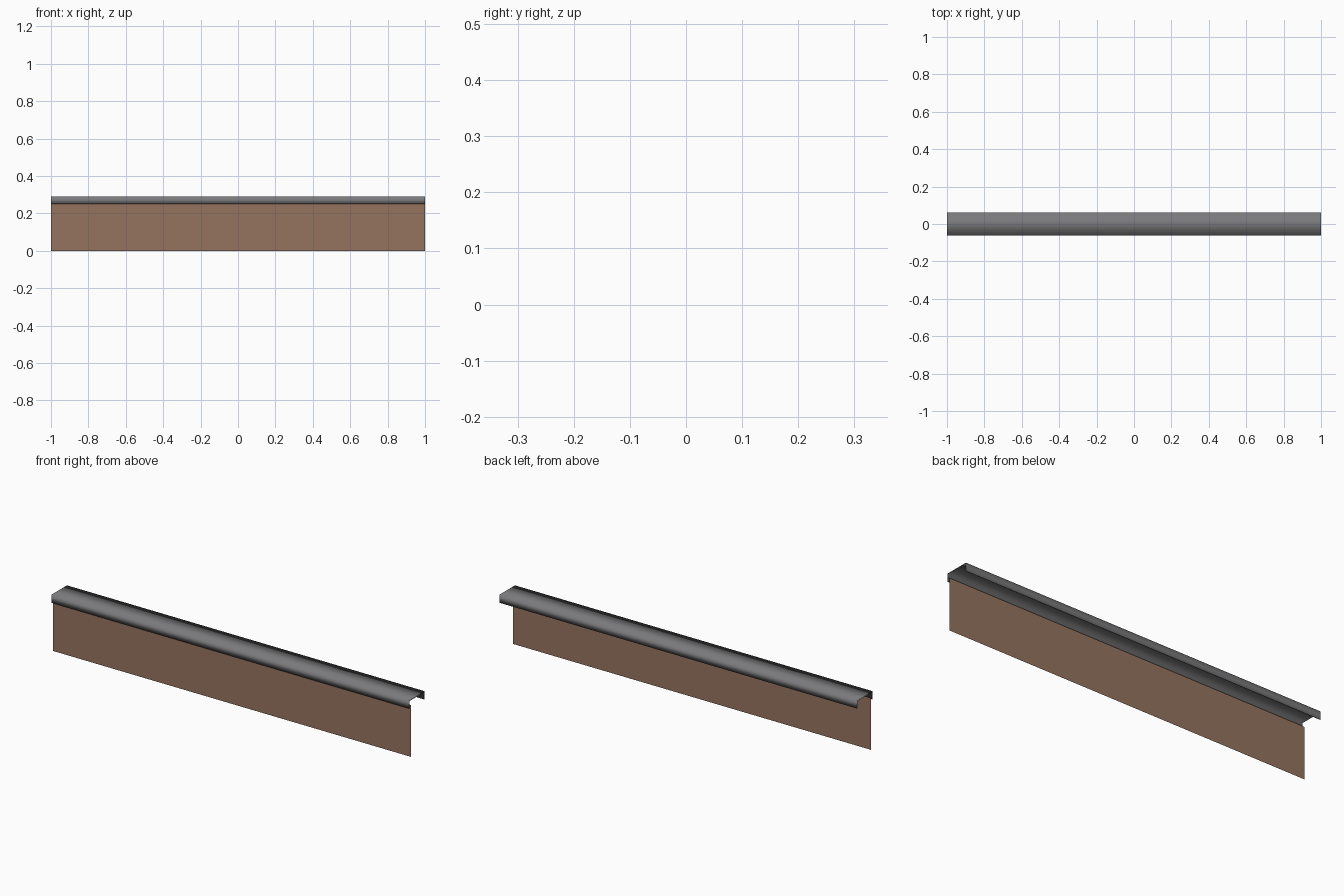
import bpy

cube = bpy.data.objects.get("Cube")
if cube:
    bpy.data.objects.remove(cube, do_unlink=True)

HALF_LENGTH = 1.0
HALF_DEPTH = 0.0625
TOP = 0.29
LIP = 0.25
SHEET = 0.004


def make_material(name, color):
    mat = bpy.data.materials.new(name)
    mat.use_nodes = True
    mat.diffuse_color = color
    bsdf = mat.node_tree.nodes["Principled BSDF"]
    bsdf.inputs["Base Color"].default_value = color
    bsdf.inputs["Roughness"].default_value = 0.8
    return mat


def extrude_profile(name, profile, mat, closed=False, smooth=False):
    """Sweep a (y, z) profile along x, leaving the ends open."""
    n = len(profile)
    verts = [(x, y, z) for x in (-HALF_LENGTH, HALF_LENGTH) for y, z in profile]
    faces = []
    for i in range(n if closed else n - 1):
        j = (i + 1) % n
        faces.append((i, i + n, j + n, j))
    mesh = bpy.data.meshes.new(name)
    mesh.from_pydata(verts, [], faces)
    mesh.materials.append(mat)
    for poly in mesh.polygons:
        poly.use_smooth = smooth
    obj = bpy.data.objects.new(name, mesh)
    bpy.context.collection.objects.link(obj)
    return obj


brown = make_material("brown_panel", (0.30, 0.175, 0.117, 1))
grey = make_material("dark_grey_metal", (0.195, 0.195, 0.203, 1))

# Thin upright panel, set just behind the front lip of the cap
extrude_profile("wall_panel", [(-0.047, 0), (-0.047, 0.262)], brown)

# Folded sheet cap: outer skin, then back along the inner skin
outer = [(-HALF_DEPTH, LIP), (-HALF_DEPTH, TOP), (HALF_DEPTH, TOP), (HALF_DEPTH, LIP)]
inside = HALF_DEPTH - SHEET
inner = [(inside, LIP), (inside, TOP - SHEET), (-inside, TOP - SHEET), (-inside, LIP)]
extrude_profile("top_cap", outer + inner, grey, closed=True, smooth=True)
